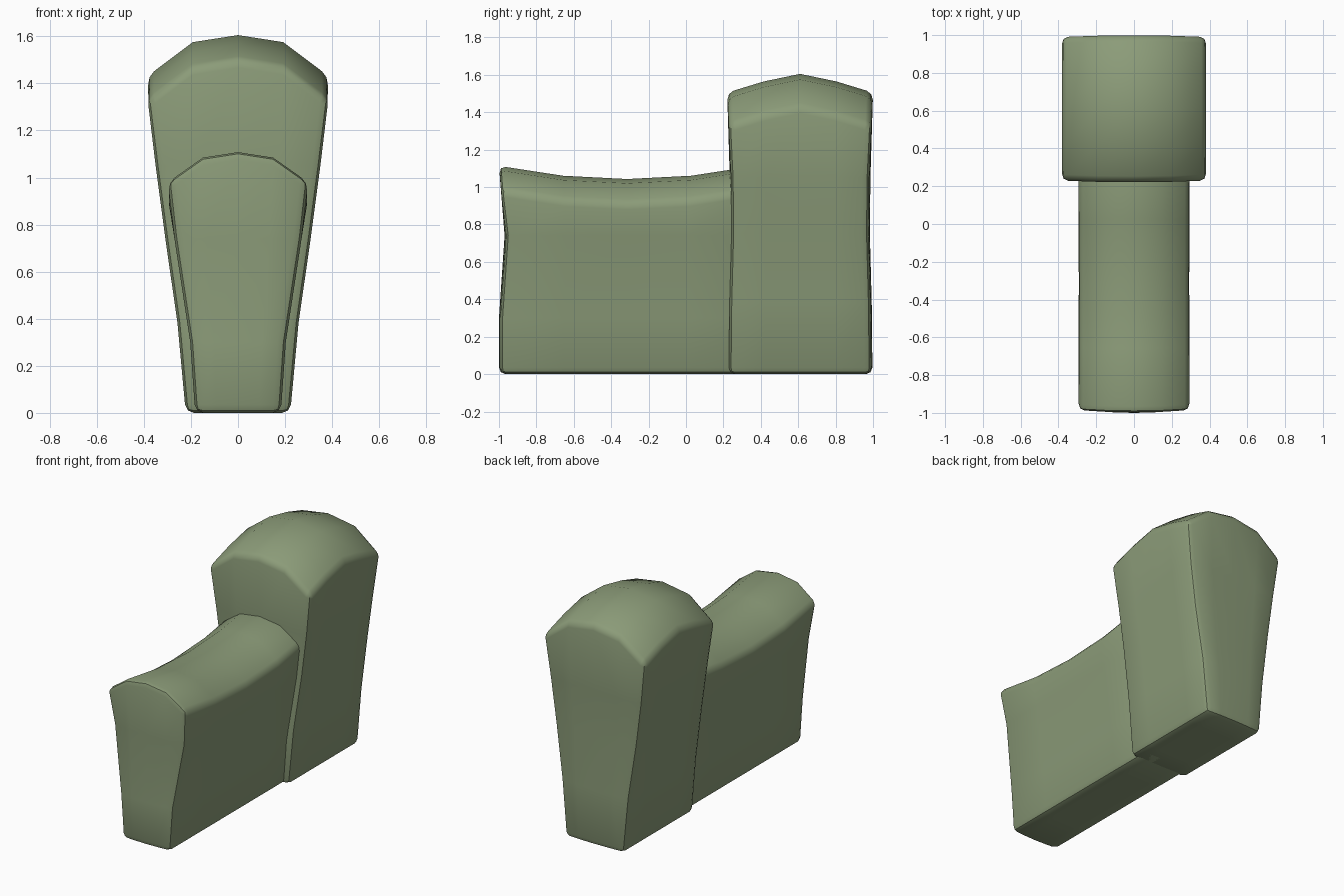
import bpy, bmesh
from math import radians

if "Cube" in bpy.data.objects:
    bpy.data.objects.remove(bpy.data.objects["Cube"])

mat = bpy.data.materials.new("sage_green")
mat.diffuse_color = (0.26, 0.33, 0.19, 1)
mat.use_nodes = True
mat.node_tree.nodes["Principled BSDF"].inputs["Base Color"].default_value = mat.diffuse_color


def flared_block(name, y0, y1, rows, crown, rise, bow):
    """rows: (z, half width, end inset) upward; crown: z at side, quarter, middle;
    rise(s): top height change along the length, s = -1..1."""
    nx = ny = 4
    nz = len(rows) - 1
    bm = bmesh.new()
    verts = {}

    def vert(i, j, k):
        if (i, j, k) not in verts:
            t, s = i * 2 / nx - 1, j * 2 / ny - 1
            z, w, inset = rows[k]
            if k == nz:
                z = crown[2 - abs(i - 2)] + rise(s)
            half = (y1 - y0) / 2 - inset - bow * t * t
            verts[i, j, k] = bm.verts.new((t * w, (y0 + y1) / 2 + s * half, z))
        return verts[i, j, k]

    def sheet(na, nb, place):
        for a in range(na):
            for b in range(nb):
                bm.faces.new([vert(*place(a + p, b + q))
                              for p, q in ((0, 0), (1, 0), (1, 1), (0, 1))])

    # Six sides of the block
    for e in (0, 1):
        sheet(nx, ny, lambda a, b: (a, b, e * nz))
        sheet(nx, nz, lambda a, b: (a, e * ny, b))
        sheet(ny, nz, lambda a, b: (e * nx, a, b))
    bmesh.ops.recalc_face_normals(bm, faces=bm.faces)
    me = bpy.data.meshes.new(name)
    bm.to_mesh(me)
    bm.free()
    ob = bpy.data.objects.new(name, me)
    bpy.context.collection.objects.link(ob)
    me.materials.append(mat)

    # Soft edges
    bev = ob.modifiers.new("soft_edges", 'BEVEL')
    bev.width, bev.segments = 0.035, 2
    bev.limit_method, bev.angle_limit = 'ANGLE', radians(40)
    bpy.context.view_layer.objects.active = ob
    ob.select_set(True)
    bpy.ops.object.modifier_apply(modifier="soft_edges")
    bpy.ops.object.shade_smooth_by_angle(angle=radians(40))
    ob.select_set(False)
    return ob


# Tall domed block at the back
flared_block("tall_block", 0.22, 1.0,
             [(0, 0.222, 0.003), (0.38, 0.257, 0.007), (0.75, 0.31, 0.017),
              (1.05, 0.35, 0.014), (1.43, 0.385, 0)],
             (1.43, 1.575, 1.605), lambda s: -0.1 * abs(s) ** 1.3, 0.008)

# Low saddle-topped block at the front, running into the tall one
flared_block("low_block", -1.0, 0.37,
             [(0, 0.182, 0), (0.3, 0.203, 0), (0.74, 0.27, 0.03), (0.98, 0.298, 0)],
             (0.985, 1.09, 1.113), lambda s: -0.07 * (1 - s * s), 0.01)
